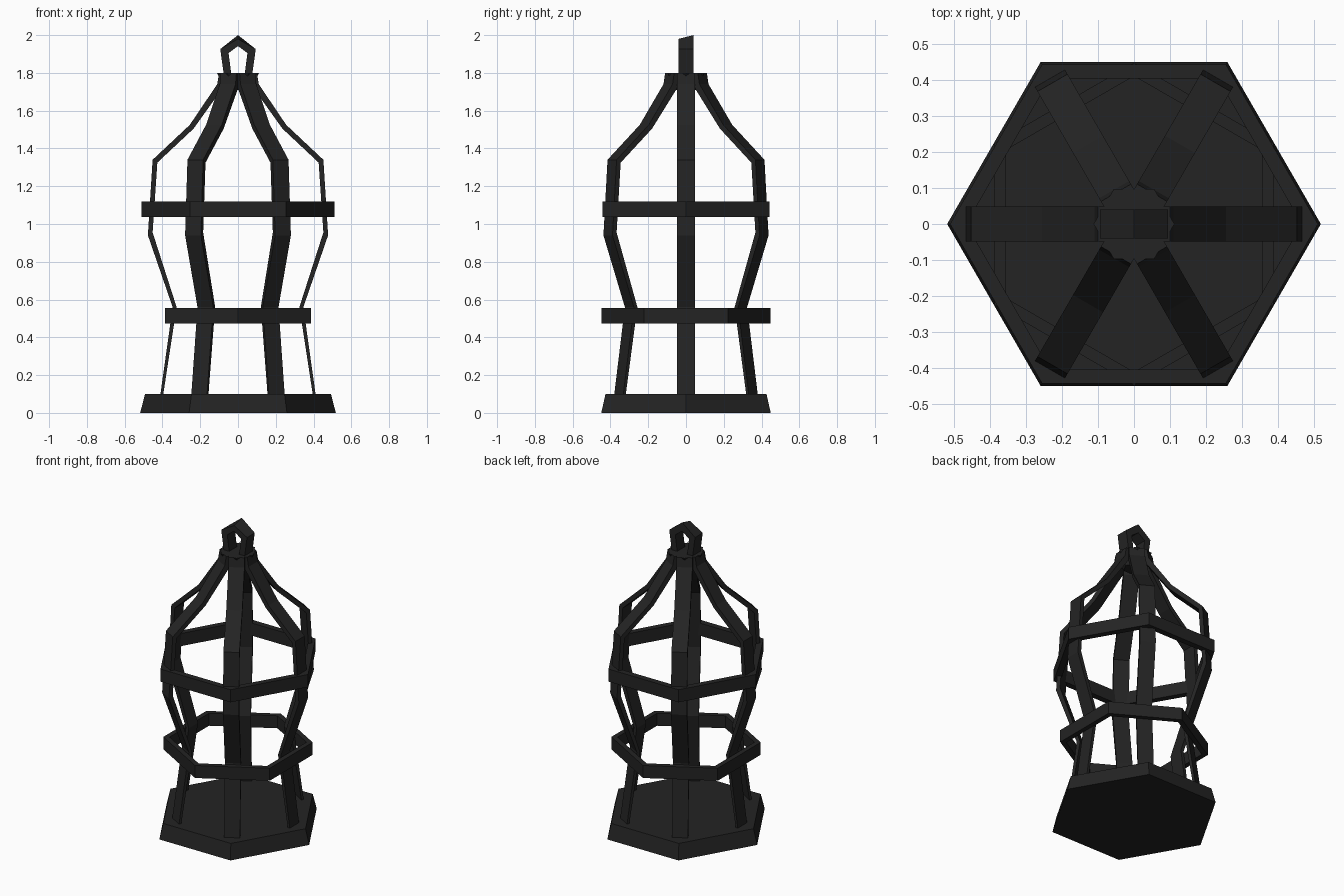
import bpy, bmesh, math
from mathutils import Matrix

if "Cube" in bpy.data.objects:
    bpy.data.objects.remove(bpy.data.objects["Cube"])

iron = bpy.data.materials.new("dark iron")
iron.diffuse_color = (0.017, 0.017, 0.017, 1)
iron.use_nodes = True
iron.node_tree.nodes["Principled BSDF"].inputs["Base Color"].default_value = iron.diffuse_color


def finish(bm, name):
    bmesh.ops.recalc_face_normals(bm, faces=bm.faces)
    me = bpy.data.meshes.new(name)
    bm.to_mesh(me)
    bm.free()
    me.materials.append(iron)
    ob = bpy.data.objects.new(name, me)
    bpy.context.collection.objects.link(ob)
    return ob


def hex_frustum(name, z0, r0, z1, r1, turn):
    bm = bmesh.new()
    m = Matrix.Translation((0, 0, (z0 + z1) / 2)) @ Matrix.Rotation(turn, 4, 'Z')
    bmesh.ops.create_cone(bm, cap_ends=True, segments=6, radius1=r0, radius2=r1,
                          depth=z1 - z0, matrix=m)
    # keep the first corner on the x axis when turn is zero
    v = min((v.co for v in bm.verts), key=lambda c: abs(c.y))
    if turn == 0 and abs(v.y) > 1e-4:
        bmesh.ops.rotate(bm, verts=bm.verts, matrix=Matrix.Rotation(math.pi / 6, 3, 'Z'))
    return finish(bm, name)


def hoop(name, z0, z1, r_out, r_in, turn):
    bm = bmesh.new()
    rings = []
    for i in range(6):
        a = i * math.pi / 3 + turn
        rings.append([bm.verts.new((r * math.cos(a), r * math.sin(a), z))
                      for r, z in ((r_out, z0), (r_out, z1), (r_in, z1), (r_in, z0))])
    for i in range(6):
        a, b = rings[i], rings[(i + 1) % 6]
        for k in range(4):
            j = (k + 1) % 4
            bm.faces.new((a[k], b[k], b[j], a[j]))
    return finish(bm, name)


def strap(name, outer, inner, half, angle=0.0):
    """Flat bar following matching outer and inner (x, z) paths."""
    bm = bmesh.new()
    secs = [[bm.verts.new(c) for c in ((o[0], -half, o[1]), (o[0], half, o[1]),
                                       (i[0], half, i[1]), (i[0], -half, i[1]))]
            for o, i in zip(outer, inner)]
    for a, b in zip(secs, secs[1:]):
        for k in range(4):
            j = (k + 1) % 4
            bm.faces.new((a[k], b[k], b[j], a[j]))
    bm.faces.new(secs[0])
    bm.faces.new(secs[-1])
    bmesh.ops.rotate(bm, verts=bm.verts, matrix=Matrix.Rotation(angle, 3, 'Z'))
    return finish(bm, name)


# Hexagonal base plate
hex_frustum("base", 0, 0.518, 0.1, 0.492, 0)

# Six bent ribs
rib_out = [(0.412, 0.09), (0.346, 0.56), (0.477, 0.94), (0.452, 1.34),
           (0.255, 1.525), (0.11, 1.74), (0.10, 1.8)]
rib_in = [(0.397, 0.09), (0.325, 0.56), (0.452, 0.955), (0.427, 1.325),
          (0.235, 1.505), (0.085, 1.715), (0.07, 1.8)]
for i in range(6):
    strap(f"rib_{i + 1}", rib_out, rib_in, 0.048, i * math.pi / 3)

# Hub where the ribs meet
hex_frustum("hub", 1.71, 0.065, 1.8, 0.112, math.pi / 6).data.update()

# Two hoops, turned against each other
hoop("lower_hoop", 0.473, 0.555, 0.447, 0.41, math.pi / 6)
hoop("upper_hoop", 1.037, 1.12, 0.51, 0.465, 0)

# Hanging loop with a chipped front tip
loop = strap("hanging_loop",
             [(-0.075, 1.79), (-0.094, 1.926), (0, 2.0), (0.094, 1.926), (0.075, 1.79)],
             [(-0.035, 1.79), (-0.05, 1.905), (0, 1.942), (0.05, 1.905), (0.035, 1.79)], 0.04)
for v in loop.data.vertices:
    if v.co.z > 1.99 and v.co.y < 0:
        v.co.z = 1.98
